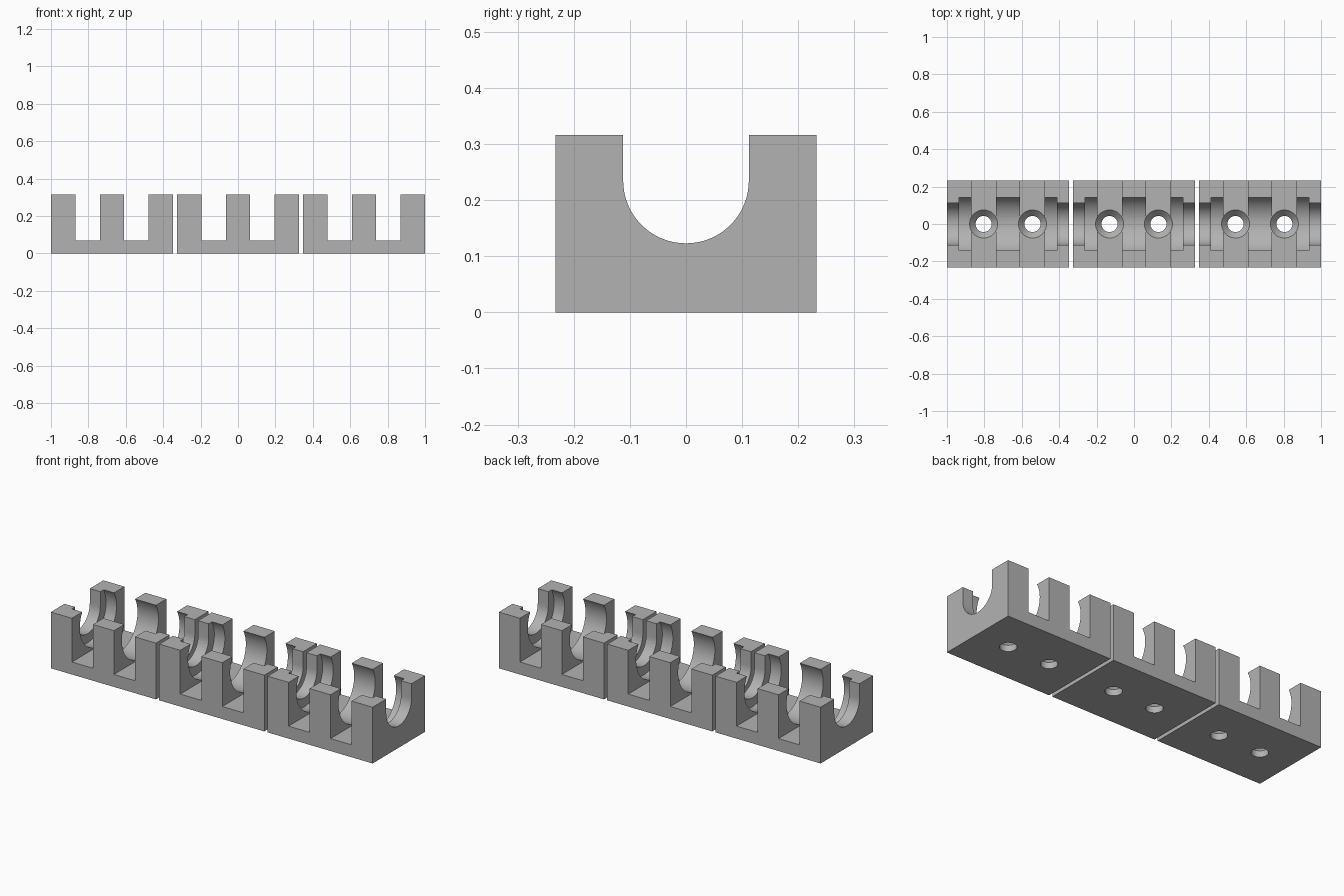
import bpy
import math

cube = bpy.data.objects.get("Cube")
if cube:
    bpy.data.objects.remove(cube, do_unlink=True)

HALF_X, HALF_Y, HEIGHT = 0.3265, 0.233, 0.316   # one clamp block
RIB = HALF_X * 2 / 5                            # rib and slot width
FLOOR = 0.07                                    # slot floor height
AXIS_Z = 0.235                                  # bore axis height
SIDES = 64

grey = bpy.data.materials.new("grey plastic")
grey.use_nodes = True
colour = (0.45, 0.45, 0.45, 1)
grey.diffuse_color = colour
grey.node_tree.nodes["Principled BSDF"].inputs["Base Color"].default_value = colour


def add_mesh(name, verts, faces):
    mesh = bpy.data.meshes.new(name)
    mesh.from_pydata(verts, [], faces)
    mesh.materials.append(grey)
    obj = bpy.data.objects.new(name, mesh)
    bpy.context.collection.objects.link(obj)
    return obj


def loft(name, rings):
    """Closed solid through rings with equal point counts."""
    n = len(rings[0])
    faces = [tuple(reversed(range(n)))]
    for r in range(len(rings) - 1):
        for i in range(n):
            j = (i + 1) % n
            faces.append((r * n + i, r * n + j, (r + 1) * n + j, (r + 1) * n + i))
    faces.append(tuple(range((len(rings) - 1) * n, len(rings) * n)))
    return add_mesh(name, [p for ring in rings for p in ring], faces)


def along_x(name, outline, x0, x1):
    """Extrude a counter-clockwise (y, z) outline along x."""
    return loft(name, [[(x, y, z) for y, z in outline] for x in (x0, x1)])


def rectangle(half_y, z0, z1):
    return [(-half_y, z0), (half_y, z0), (half_y, z1), (-half_y, z1)]


def arc(radius, start, end, steps):
    angles = [start + (end - start) * i / steps for i in range(steps + 1)]
    return [(radius * math.cos(a), AXIS_Z + radius * math.sin(a)) for a in angles]


block = along_x("clamp_block", rectangle(HALF_Y, 0, HEIGHT), -HALF_X, HALF_X)
cutters = []

# Two slots between the three ribs
for x in (-RIB, RIB):
    cutters.append(along_x("slot_cutter", rectangle(0.4, FLOOR, 0.5), x - RIB / 2, x + RIB / 2))

# Wide round bore, stopping halfway through the end ribs
bore = arc(0.163, 0, math.tau, SIDES)[:-1]
cutters.append(along_x("bore_cutter", bore, -2 * RIB, 2 * RIB))

# Narrow U-shaped opening through both ends
opening = arc(0.112, -math.pi, 0, SIDES // 2) + [(0.112, 0.5), (-0.112, 0.5)]
cutters.append(along_x("opening_cutter", opening, -0.5, 0.5))

# Countersunk screw holes in the slot floors
for x in (-RIB, RIB):
    rings = []
    for radius, z in ((0.043, -0.1), (0.043, 0.035), (0.075, FLOOR), (0.075, 0.2)):
        rings.append([(x + radius * math.cos(math.tau * i / SIDES),
                       radius * math.sin(math.tau * i / SIDES), z) for i in range(SIDES)])
    cutters.append(loft("screw_hole_cutter", rings))

for cutter in cutters:
    cutter.hide_render = True
    mod = block.modifiers.new(cutter.name, 'BOOLEAN')
    mod.operation = 'DIFFERENCE'
    mod.solver = 'EXACT'
    mod.object = cutter

# Bake the cuts and drop the cutters
bpy.context.view_layer.update()
depsgraph = bpy.context.evaluated_depsgraph_get()
finished = bpy.data.meshes.new_from_object(block.evaluated_get(depsgraph))
block.modifiers.clear()
block.data = finished
for cutter in cutters:
    bpy.data.objects.remove(cutter, do_unlink=True)

# Smooth bores, crisp edges
bpy.ops.object.select_all(action='DESELECT')
block.select_set(True)
bpy.context.view_layer.objects.active = block
bpy.ops.object.shade_smooth_by_angle(angle=math.radians(25))

# Three blocks in a row with narrow gaps
block.name = "clamp_block_middle"
for name, side in (("clamp_block_right", -1), ("clamp_block_left", 1)):
    copy = block.copy()
    copy.name = name
    copy.location.x = side * (1 - HALF_X)
    bpy.context.collection.objects.link(copy)
